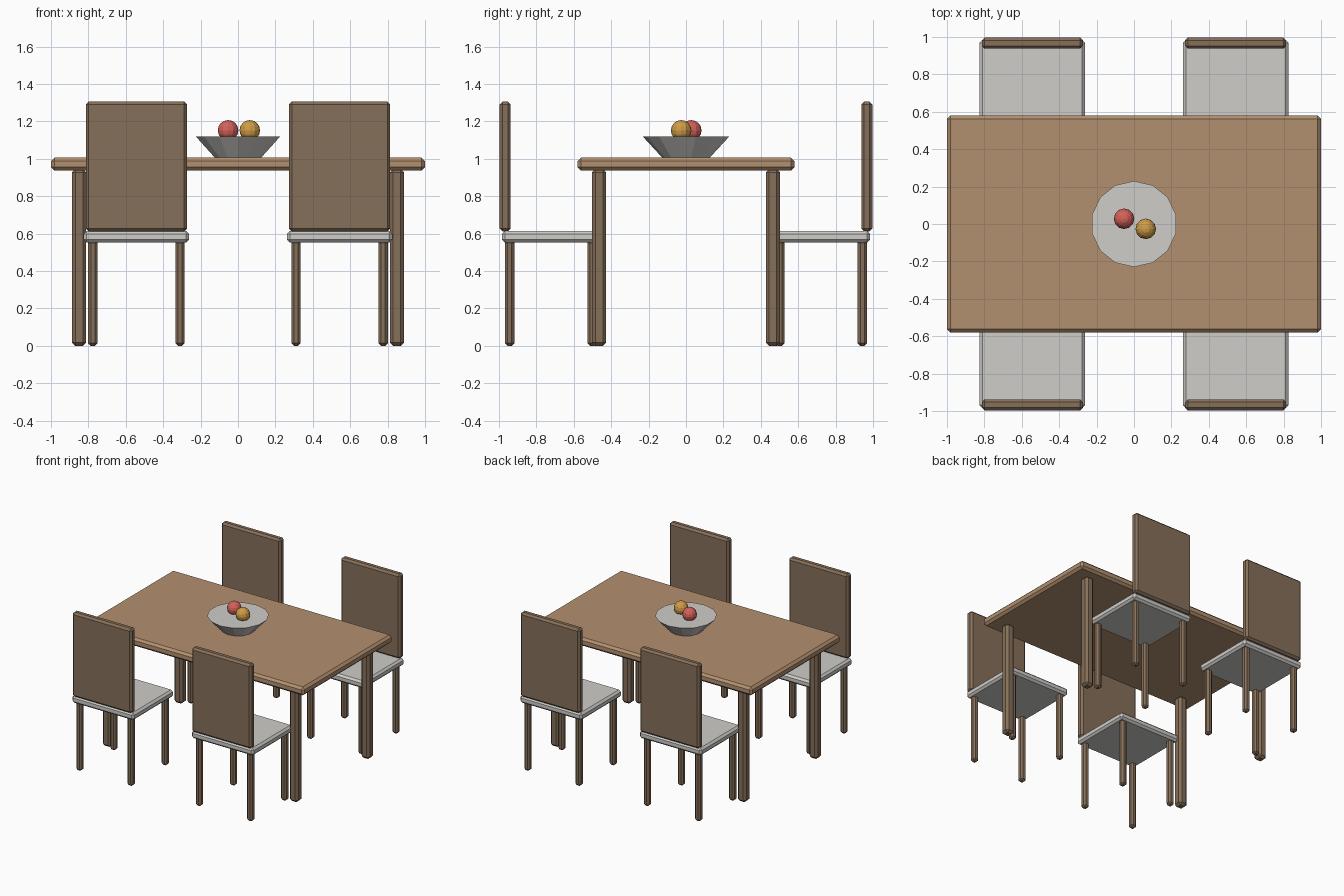
import bpy
from mathutils import Vector

cube = bpy.data.objects.get("Cube")
if cube:
    bpy.data.objects.remove(cube, do_unlink=True)


def material(name, color):
    m = bpy.data.materials.new(name)
    m.use_nodes = True
    m.diffuse_color = (*color, 1)
    m.node_tree.nodes["Principled BSDF"].inputs["Base Color"].default_value = (*color, 1)
    return m


light_wood = material("light_wood", (0.45, 0.28, 0.16))
dark_wood = material("dark_wood", (0.24, 0.16, 0.1))
pale_grey = material("pale_grey", (0.62, 0.61, 0.58))
red = material("red_skin", (0.65, 0.12, 0.1))
orange = material("orange_skin", (0.62, 0.33, 0.06))


def finish(name, mat):
    ob = bpy.context.object
    ob.name = name
    ob.data.materials.append(mat)
    return ob


def box(name, low, high, mat, bevel=0.016):
    """Box between two corners with one flat chamfer on every edge."""
    low, high = Vector(low), Vector(high)
    bpy.ops.mesh.primitive_cube_add(size=1, location=(low + high) / 2)
    ob = finish(name, mat)
    ob.scale = high - low
    bpy.ops.object.transform_apply(location=False, rotation=False, scale=True)
    mod = ob.modifiers.new("chamfer", "BEVEL")
    mod.width = bevel
    mod.segments = 1
    return ob


def leg(name, x, y, half, top, bevel):
    box(name, (x - half, y - half, 0), (x + half, y + half, top), dark_wood, bevel)


# Table
box("table_top", (-1, -0.58, 0.937), (1, 0.58, 1.006), light_wood, 0.018)
for sx in (-1, 1):
    for sy in (-1, 1):
        leg("table_leg", 0.85 * sx, 0.465 * sy, 0.038, 0.945, 0.018)


# Four chairs, facing the table from both long sides
def chair(x, side):
    def part(name, half_x, y0, y1, z0, z1, mat):
        ys = sorted((y0 * side, y1 * side))
        box(name, (x - half_x, ys[0], z0), (x + half_x, ys[1], z1), mat)

    part("chair_seat", 0.282, 0.458, 0.985, 0.553, 0.614, pale_grey)
    part("chair_back", 0.271, 0.937, 0.997, 0.612, 1.306, dark_wood)
    for sx in (-1, 1):
        for y in (0.501, 0.943):
            leg("chair_leg", x + 0.233 * sx, y * side, 0.025, 0.565, 0.014)


for cx in (-0.543, 0.543):
    for side in (-1, 1):
        chair(cx, side)

# Bowl
bpy.ops.mesh.primitive_cone_add(vertices=14, radius1=0.125, radius2=0.23,
                                depth=0.114, location=(0, 0, 1.061))
finish("fruit_bowl", pale_grey)

# Fruit
for name, x, y, mat in (("red_fruit", -0.053, 0.028, red),
                        ("orange_fruit", 0.063, -0.026, orange)):
    bpy.ops.mesh.primitive_uv_sphere_add(segments=12, ring_count=8, radius=0.055,
                                         location=(x, y, 1.152))
    finish(name, mat)
